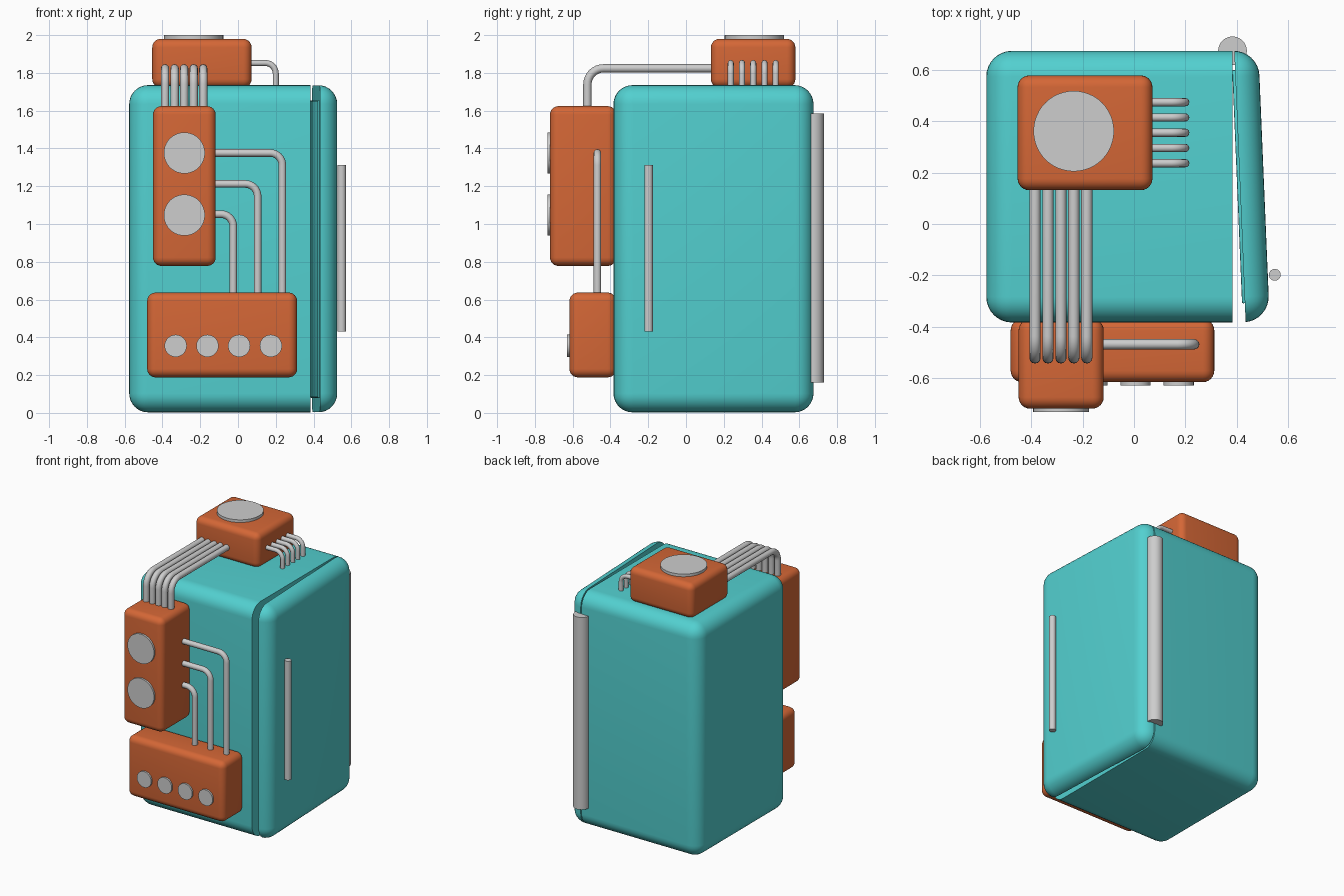
import bpy, bmesh, math
from mathutils import Vector, Matrix

if "Cube" in bpy.data.objects:
    bpy.data.objects.remove(bpy.data.objects["Cube"])


def material(name, rgb):
    m = bpy.data.materials.new(name)
    m.diffuse_color = (*rgb, 1)
    m.use_nodes = True
    m.node_tree.nodes["Principled BSDF"].inputs["Base Color"].default_value = m.diffuse_color
    return m


TEAL = material("teal", (0.085, 0.63, 0.63))
ORANGE = material("orange", (0.66, 0.135, 0.037))
GREY = material("light grey", (0.61, 0.61, 0.61))


def smooth(ob, angle=35):
    bpy.ops.object.select_all(action='DESELECT')
    ob.select_set(True)
    bpy.context.view_layer.objects.active = ob
    bpy.ops.object.shade_smooth_by_angle(angle=math.radians(angle))


def finish(name, bm, mat):
    bmesh.ops.recalc_face_normals(bm, faces=bm.faces)
    me = bpy.data.meshes.new(name)
    bm.to_mesh(me)
    bm.free()
    me.materials.append(mat)
    ob = bpy.data.objects.new(name, me)
    bpy.context.collection.objects.link(ob)
    smooth(ob)
    return ob


def rounded_box(name, lo, hi, r, mat, cut=None, spin=None, seg=6):
    """Box with rounded edges; cut = (x, side to keep), spin = (pivot, angle)."""
    lo, hi = Vector(lo), Vector(hi)
    bm = bmesh.new()
    bmesh.ops.create_cube(bm, size=1)
    for v in bm.verts:
        v.co = (lo + hi) / 2 + Vector([v.co[i] * (hi - lo)[i] for i in range(3)])
    bmesh.ops.bevel(bm, geom=bm.edges[:], offset=r, segments=seg, profile=0.5,
                    affect='EDGES', clamp_overlap=True)
    if cut:
        x, keep = cut
        res = bmesh.ops.bisect_plane(bm, geom=bm.verts[:] + bm.edges[:] + bm.faces[:],
                                     plane_co=(x, 0, 0), plane_no=(1, 0, 0),
                                     clear_outer=keep < 0, clear_inner=keep > 0)
        edges = [g for g in res['geom_cut'] if isinstance(g, bmesh.types.BMEdge)]
        bmesh.ops.contextual_create(bm, geom=edges)
    if spin:
        bmesh.ops.rotate(bm, verts=bm.verts, cent=spin[0],
                         matrix=Matrix.Rotation(spin[1], 3, 'Z'))
    return finish(name, bm, mat)


def cylinder(name, a, b, r, mat, n=40):
    a, b = Vector(a), Vector(b)
    bm = bmesh.new()
    rot = Vector((0, 0, 1)).rotation_difference(b - a).to_matrix().to_4x4()
    bmesh.ops.create_cone(bm, cap_ends=True, segments=n, radius1=r, radius2=r,
                          depth=(b - a).length,
                          matrix=Matrix.Translation((a + b) / 2) @ rot)
    return finish(name, bm, mat)


def elbow_pipe(name, a, corner, b, bend, r, mat):
    """Round pipe from a to b with one rounded right-angle corner."""
    a, c, b = Vector(a), Vector(corner), Vector(b)
    u, w = (a - c).normalized(), (b - c).normalized()
    centre = c + (u + w) * bend
    pts = [a]
    for i in range(9):
        t = i / 8 * math.pi / 2
        pts.append(centre - w * bend * math.cos(t) - u * bend * math.sin(t))
    pts.append(b)
    cu = bpy.data.curves.new(name, 'CURVE')
    cu.dimensions = '3D'
    cu.bevel_depth = r
    cu.bevel_resolution = 4
    cu.use_fill_caps = True
    sp = cu.splines.new('POLY')
    sp.points.add(len(pts) - 1)
    for p, co in zip(sp.points, pts):
        p.co = (*co, 1)
    cu.materials.append(mat)
    ob = bpy.data.objects.new(name, cu)
    bpy.context.collection.objects.link(ob)
    bpy.ops.object.select_all(action='DESELECT')
    ob.select_set(True)
    bpy.context.view_layer.objects.active = ob
    bpy.ops.object.convert(target='MESH')
    smooth(bpy.context.view_layer.objects.active, 50)


# Cabinet and slightly open side door, cut from one rounded box
LO, HI = (-0.576, -0.384, 0.003), (0.485, 0.675, 1.735)
PIVOT = (0.385, 0.675, 0)
OPEN = (PIVOT, math.radians(2.4))
rounded_box("cabinet", LO, HI, 0.1, TEAL, cut=(0.384, -1), seg=8)
rounded_box("door", LO, HI, 0.1, TEAL, cut=(0.391, 1), spin=OPEN, seg=8)
rounded_box("door_seal", (0.38, -0.31, 0.08), (0.40, 0.60, 1.655), 0.004, TEAL,
            spin=OPEN, seg=2)

# Hinge barrel and door handle
cylinder("hinge", (0.384, 0.675, 0.16), (0.384, 0.675, 1.585), 0.056, GREY)
cylinder("door_handle", (0.549, -0.198, 0.43), (0.549, -0.198, 1.312), 0.023, GREY, 24)

# Orange equipment boxes
rounded_box("top_box", (-0.454, 0.132, 1.722), (0.072, 0.579, 1.98), 0.045, ORANGE)
rounded_box("upper_front_box", (-0.45, -0.72, 0.778), (-0.118, -0.37, 1.624), 0.045, ORANGE)
rounded_box("lower_front_box", (-0.481, -0.617, 0.188), (0.313, -0.37, 0.637), 0.045, ORANGE)

# Round dials
cylinder("top_dial", (-0.235, 0.362, 1.96), (-0.235, 0.362, 2.0), 0.157, GREY, 48)
for i, z in enumerate((1.376, 1.047)):
    cylinder(f"large_dial_{i+1}", (-0.284, -0.70, z), (-0.284, -0.734, z), 0.109, GREY)
for i in range(4):
    x = -0.33 + i * 0.168
    cylinder(f"small_dial_{i+1}", (x, -0.60, 0.355), (x, -0.63, 0.355), 0.059, GREY, 32)

# Five pipes from the top box over the edge to the upper front box
for i in range(5):
    x = -0.386 + i * 0.0505
    elbow_pipe(f"top_pipe_{i+1}", (x, 0.16, 1.824), (x, -0.522, 1.824), (x, -0.522, 1.60),
               0.085, 0.022, GREY)

# Five short pipes from the top box into the cabinet roof
for i in range(5):
    y = 0.237 + i * 0.0595
    elbow_pipe(f"roof_pipe_{i+1}", (0.05, y, 1.852), (0.2, y, 1.852), (0.2, y, 1.72),
               0.055, 0.016, GREY)

# Three nested pipes from the upper to the lower front box
for i, (x, z) in enumerate(((0.235, 1.376), (0.104, 1.212), (-0.025, 1.052))):
    elbow_pipe(f"front_pipe_{i+1}", (-0.14, -0.469, z), (x, -0.469, z), (x, -0.469, 0.61),
               0.065, 0.02, GREY)
